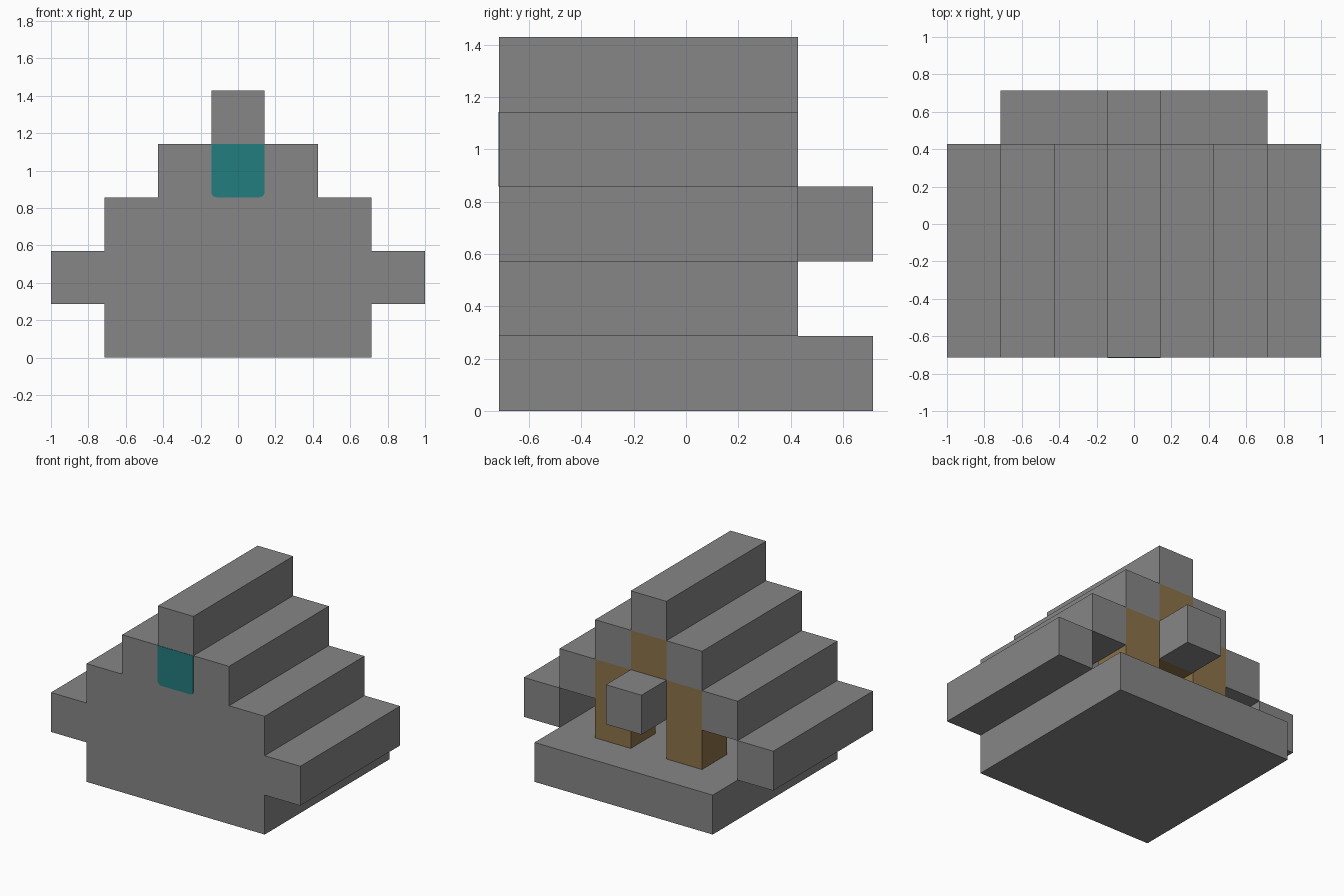
import bpy, bmesh, math

if "Cube" in bpy.data.objects:
    bpy.data.objects.remove(bpy.data.objects["Cube"], do_unlink=True)

U = 2 / 7  # one building block


def material(name, color):
    m = bpy.data.materials.new(name)
    m.use_nodes = True
    m.diffuse_color = (*color, 1)
    bsdf = next(n for n in m.node_tree.nodes if n.type == "BSDF_PRINCIPLED")
    bsdf.inputs["Base Color"].default_value = (*color, 1)
    return m


STONE = material("stone grey", (0.238, 0.238, 0.238))
WOOD = material("plank brown", (0.26, 0.17, 0.067))
GLASS = material("teal glass", (0.017, 0.205, 0.216))


def prism(name, profile, y0, y1, mat):
    """Extrude an x-z profile, given in blocks, from y0 to y1."""
    bm = bmesh.new()
    face = bm.faces.new([bm.verts.new((x * U, y0 * U, z * U)) for x, z in profile])
    ext = bmesh.ops.extrude_face_region(bm, geom=[face])["geom"]
    moved = [g for g in ext if isinstance(g, bmesh.types.BMVert)]
    bmesh.ops.translate(bm, verts=moved, vec=(0, (y1 - y0) * U, 0))
    bmesh.ops.recalc_face_normals(bm, faces=bm.faces)
    mesh = bpy.data.meshes.new(name)
    bm.to_mesh(mesh)
    bm.free()
    mesh.materials.append(mat)
    obj = bpy.data.objects.new(name, mesh)
    bpy.context.collection.objects.link(obj)
    return obj


def box(name, x0, x1, y0, y1, z0, z1, mat):
    return prism(name, [(x0, z0), (x1, z0), (x1, z1), (x0, z1)], y0, y1, mat)


FRONT, BACK = -2.5, 1.5

# Floor slab
box("floor_slab", -2.5, 2.5, FRONT, 2.5, 0, 1, STONE)

# Stepped roof rows and the ridge
for step in range(3):
    inner = 2.5 - step
    for side, s in (("left", 1), ("right", -1)):
        x0, x1 = sorted((s * inner, s * (inner + 1)))
        box(f"roof_row_{step + 1}_{side}", x0, x1, FRONT, BACK, step + 1, step + 2, STONE)
box("roof_ridge", -0.5, 0.5, FRONT, BACK, 4, 5, STONE)

# Front gable wall, stepped to fit under the roof
half = [(w, z) for w, z in ((2.5, 1), (1.5, 2), (0.5, 3))]
outline = [p for w, z in half for p in ((w, z), (w, z + 1))]
outline += [(-x, z) for x, z in reversed(outline)]
prism("front_wall", outline, FRONT, FRONT + 1, STONE)

# Window pane with rounded lower corners
r = 0.1
arc = [(0.5 - r + r * math.sin(a), 3 + r - r * math.cos(a))
       for a in (i * math.pi / 8 for i in range(5))]
pane = arc + [(0.5, 4), (-0.5, 4)] + [(-x, z) for x, z in reversed(arc)]
prism("window_pane", pane, FRONT - 0.01, FRONT + 0.01, GLASS)

# Back plank wall: door posts, lintel and gable block
for side, x0 in (("left", 0.5), ("right", -1.5)):
    box(f"door_post_{side}", x0, x0 + 1, BACK - 1, BACK, 1, 3, WOOD)
box("door_lintel", -0.5, 0.5, BACK - 1, BACK, 2, 3, WOOD)
box("gable_block", -0.5, 0.5, BACK - 1, BACK, 3, 4, WOOD)

# Canopy block over the doorway
box("door_canopy", -0.5, 0.5, BACK, 2.5, 2, 3, STONE)
